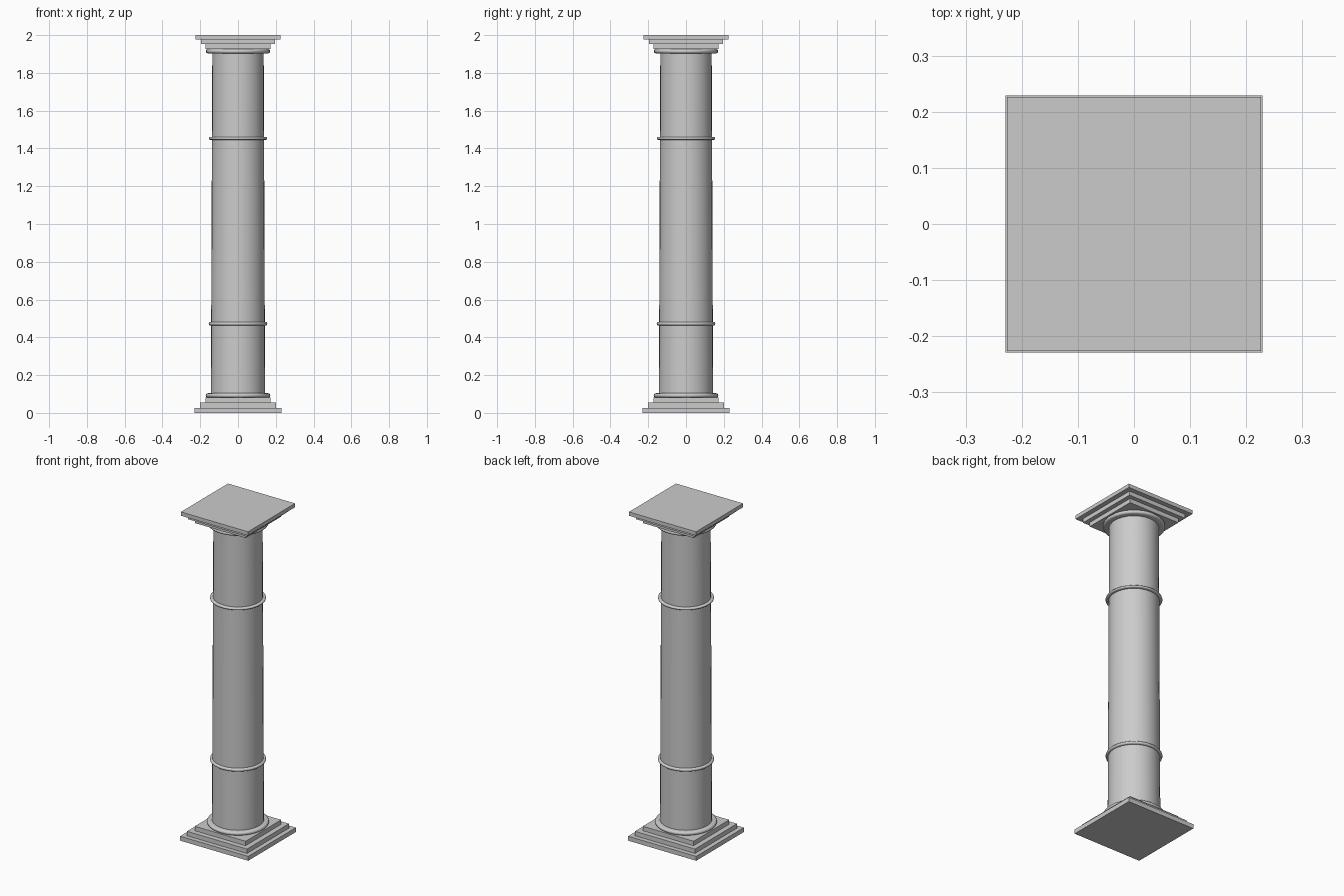
import bpy, math

if "Cube" in bpy.data.objects:
    bpy.data.objects.remove(bpy.data.objects["Cube"])

def slab(name, half, z0, z1):
    bpy.ops.mesh.primitive_cube_add(size=1, location=(0, 0, (z0 + z1) / 2))
    o = bpy.context.object
    o.name = name
    o.scale = (2 * half, 2 * half, z1 - z0)
    bpy.ops.object.transform_apply(location=False, rotation=False, scale=True)

def lathe(name, profile, sides=32):
    # Revolve an (r, z) profile around z and cap both ends
    verts, faces = [], []
    for r, z in profile:
        for i in range(sides):
            a = 2 * math.pi * i / sides
            verts.append((r * math.cos(a), r * math.sin(a), z))
    for k in range(len(profile) - 1):
        for i in range(sides):
            j = (i + 1) % sides
            faces.append((k * sides + i, k * sides + j,
                          (k + 1) * sides + j, (k + 1) * sides + i))
    faces.append(tuple(reversed(range(sides))))
    faces.append(tuple(range(len(verts) - sides, len(verts))))
    me = bpy.data.meshes.new(name)
    me.from_pydata(verts, [], faces)
    o = bpy.data.objects.new(name, me)
    bpy.context.collection.objects.link(o)
    bpy.ops.object.select_all(action='DESELECT')
    o.select_set(True)
    bpy.context.view_layer.objects.active = o
    bpy.ops.object.shade_smooth_by_angle(angle=math.radians(50))

def round_band(name, r_in, r_out, z0, z1, n=6):
    # Half-round moulding standing out from r_in to r_out
    zc, h = (z0 + z1) / 2, (z1 - z0) / 2
    b = min(h, r_out - r_in)
    pts = []
    for k in range(n + 1):
        a = -math.pi / 2 + math.pi * k / n
        pts.append((r_out - b + b * math.cos(a), zc + h * math.sin(a)))
    lathe(name, [(r_in, z0)] + pts + [(r_in, z1)])

# Stepped square base
slab("base_lower_step", 0.229, 0.0, 0.027)
slab("base_middle_step", 0.202, 0.027, 0.054)
slab("base_upper_step", 0.171, 0.054, 0.081)
round_band("base_round", 0.13, 0.171, 0.081, 0.104)

# Slightly tapered shaft
lathe("shaft", [(0.144, 0.09), (0.142, 0.47), (0.140, 1.0),
                (0.138, 1.45), (0.136, 1.915)])

# Shaft rings
round_band("lower_ring", 0.135, 0.155, 0.463, 0.481)
round_band("upper_ring", 0.13, 0.155, 1.446, 1.460)

# Stepped square capital
round_band("capital_round", 0.13, 0.170, 1.903, 1.926)
slab("capital_lower_step", 0.171, 1.926, 1.952)
slab("capital_middle_step", 0.197, 1.952, 1.977)
slab("capital_top", 0.226, 1.977, 2.0)
